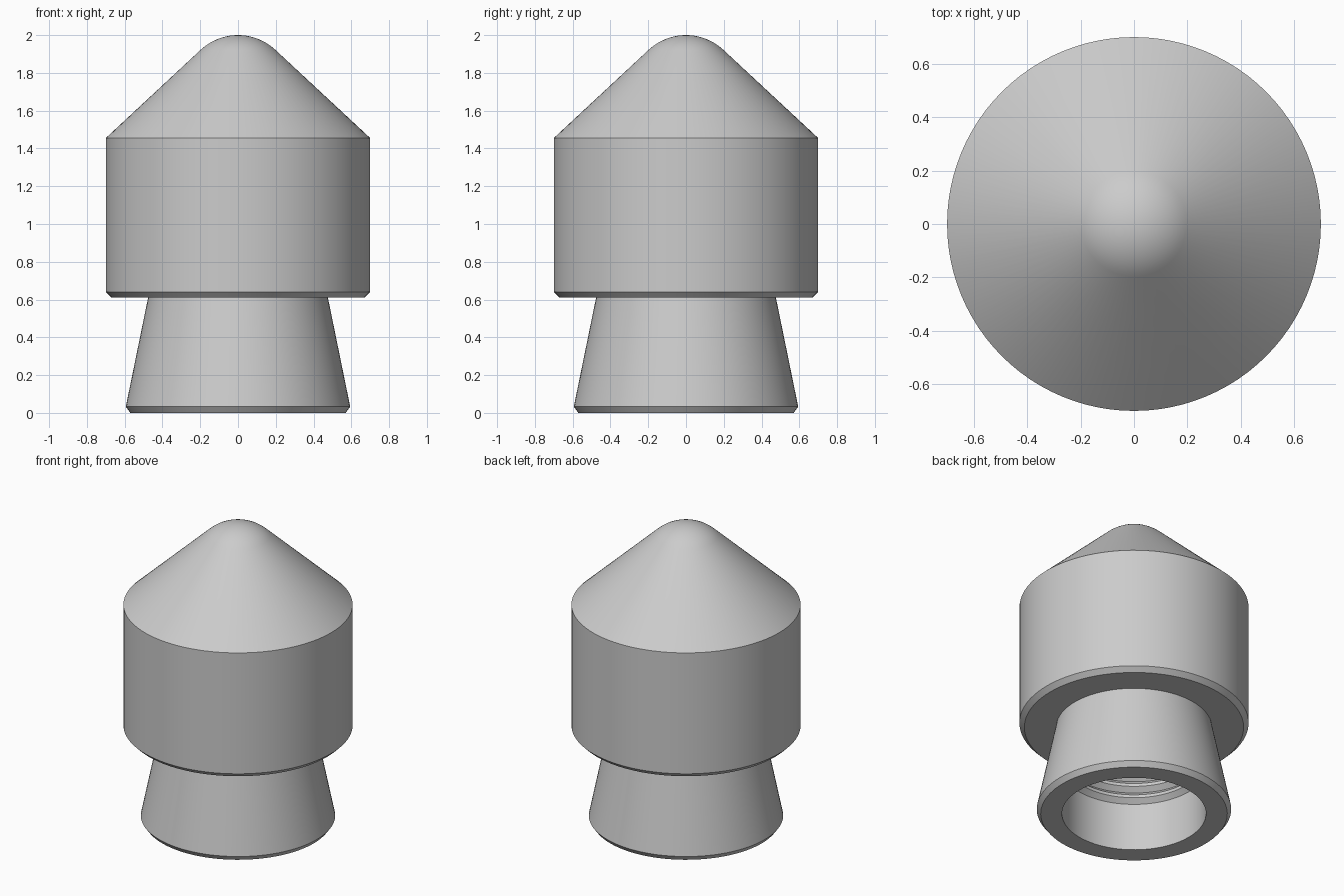
import bpy
import bmesh
from math import radians, sin, cos, tau

SEGMENTS = 96

old = bpy.data.objects.get("Cube")
if old:
    bpy.data.objects.remove(old, do_unlink=True)


def make_material(name, color):
    mat = bpy.data.materials.new(name)
    mat.use_nodes = True
    mat.diffuse_color = color
    mat.node_tree.nodes["Principled BSDF"].inputs["Base Color"].default_value = color
    return mat


def lathe(name, profile, mat):
    """Spin a (radius, height) profile around z."""
    bm = bmesh.new()
    verts = [bm.verts.new((r, 0, z)) for r, z in profile]
    edges = [bm.edges.new(pair) for pair in zip(verts, verts[1:])]
    bmesh.ops.spin(bm, geom=verts + edges, cent=(0, 0, 0), axis=(0, 0, 1),
                   angle=tau, steps=SEGMENTS, use_merge=True)
    bmesh.ops.remove_doubles(bm, verts=bm.verts, dist=0.0002)
    bmesh.ops.recalc_face_normals(bm, faces=bm.faces)
    mesh = bpy.data.meshes.new(name)
    bm.to_mesh(mesh)
    bm.free()
    mesh.materials.append(mat)
    obj = bpy.data.objects.new(name, mesh)
    bpy.context.collection.objects.link(obj)
    bpy.ops.object.select_all(action="DESELECT")
    obj.select_set(True)
    bpy.context.view_layer.objects.active = obj
    bpy.ops.object.shade_smooth_by_angle(angle=radians(25))
    return obj


grey = make_material("plain grey", (0.6, 0.6, 0.6, 1))

# Rounded tip, tangent to the cone
tip_radius, slope = 0.29, radians(43)
tip = [(tip_radius * sin(slope * i / 10), 2 - tip_radius * (1 - cos(slope * i / 10)))
       for i in range(11)]

# Cone shoulder, body, flared neck and chamfered foot
outside = [(0.7, 1.455), (0.7, 0.64), (0.67, 0.61), (0.476, 0.61),
           (0.594, 0.033), (0.57, 0)]

# Bore with a plain mouth and ridged rings higher up
bore = [(0.44, 0)]
for i in range(9):
    z = 0.32 + i * 0.08
    bore += [(0.44, z), (0.41, z + 0.03), (0.41, z + 0.05), (0.44, z + 0.08)]
bore += [(0.44, 1.2), (0, 1.2)]

lathe("threaded_cap", tip + outside + bore, grey)
